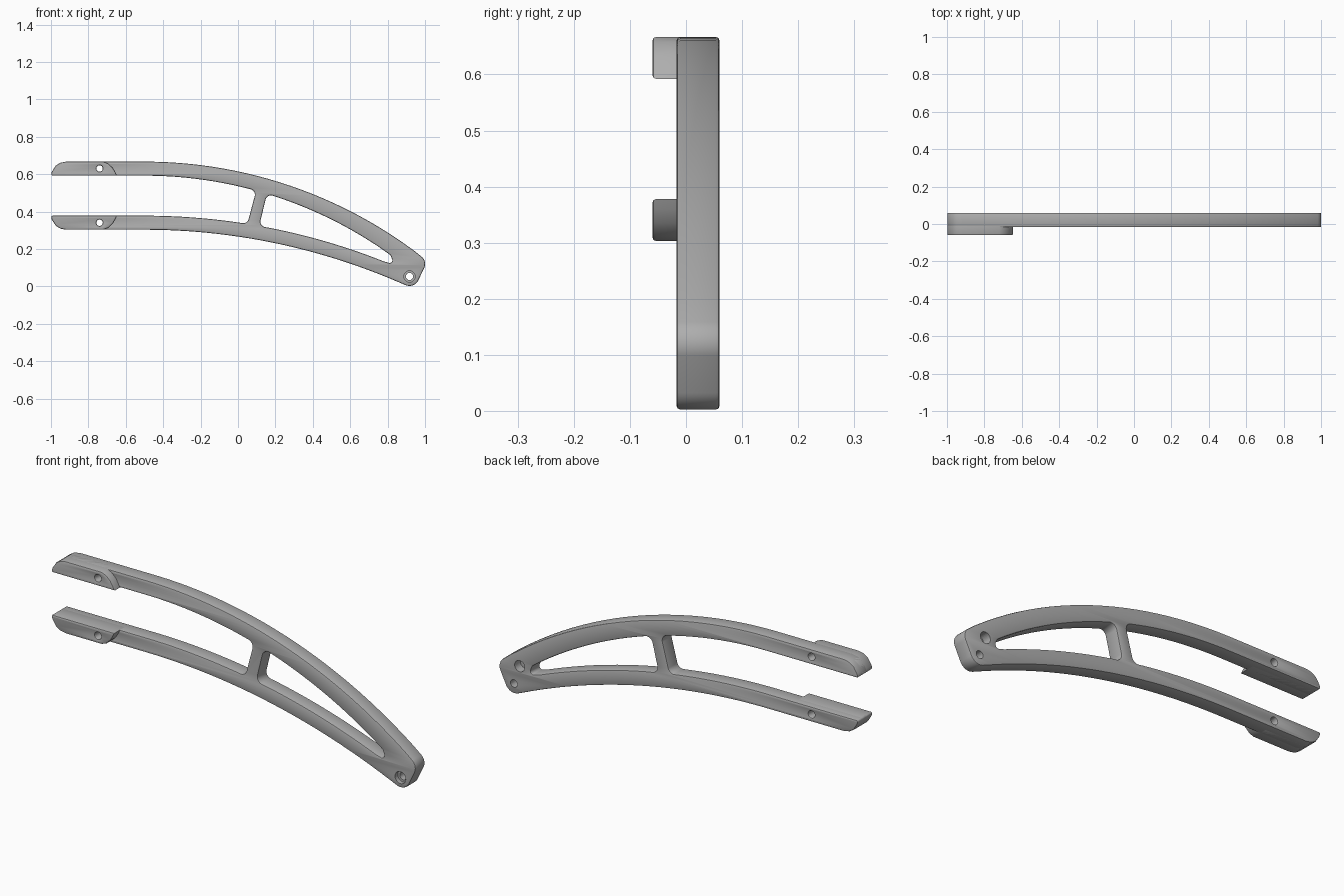
import bpy, bmesh, math
from mathutils import Vector, Matrix

cube = bpy.data.objects.get("Cube")
if cube:
    bpy.data.objects.remove(cube)

GREY = (0.42, 0.42, 0.42, 1)
mat = bpy.data.materials.new("satin_grey")
mat.use_nodes = True
mat.diffuse_color = GREY
mat.node_tree.nodes["Principled BSDF"].inputs["Base Color"].default_value = GREY

ARC_X = -0.5      # the straight ends turn into arcs here
BEVEL = 0.007
PEG_X, PEG_Z = -0.74, (0.63, 0.34)


def arc(z0, radius, x0, x1, n):
    """Height along a bar edge: level up to ARC_X, then falling on a circle."""
    pts = []
    for i in range(n + 1):
        x = x0 + (x1 - x0) * i / n
        d = max(0, x - ARC_X)
        pts.append((x, z0 - radius + math.sqrt(radius**2 - d**2), 0))
    return pts


def rounded(pts, steps=8):
    """Replace every corner (x, z, r) that has a radius by a fillet."""
    out = []
    for i, (x, z, r) in enumerate(pts):
        p = Vector((x, z))
        if r == 0:
            out.append(p)
            continue
        a = (Vector(pts[i - 1][:2]) - p).normalized()
        b = (Vector(pts[(i + 1) % len(pts)][:2]) - p).normalized()
        half = a.angle(b) / 2
        centre = p + (a + b).normalized() * r / math.sin(half)
        start = p + a * r / math.tan(half) - centre
        end = p + b * r / math.tan(half) - centre
        for k in range(steps + 1):
            t = k / steps
            out.append(centre + (start * (1 - t) + end * t).normalized() * r)
    return out


def circle(x, z, r, n=24):
    return [Vector((x + r * math.cos(k * math.tau / n),
                    z + r * math.sin(k * math.tau / n))) for k in range(n)]


def plate(name, loops, y0, y1, bevel=BEVEL):
    """Flat part with holes and softened rims, spanning y0 to y1."""
    cu = bpy.data.curves.new(name + "_curve", 'CURVE')
    cu.dimensions, cu.fill_mode = '2D', 'BOTH'
    cu.extrude = (y1 - y0) / 2 - bevel
    cu.bevel_depth, cu.bevel_resolution, cu.offset = bevel, 1, -bevel
    for loop in loops:
        sp = cu.splines.new('POLY')
        sp.points.add(len(loop) - 1)
        for pt, co in zip(sp.points, loop):
            pt.co = (co.x, co.y, 0, 1)
        sp.use_cyclic_u = True
    tmp = bpy.data.objects.new(name + "_tmp", cu)
    bpy.context.collection.objects.link(tmp)
    deps = bpy.context.evaluated_depsgraph_get()
    me = bpy.data.meshes.new_from_object(tmp.evaluated_get(deps))
    bpy.data.objects.remove(tmp)
    bm = bmesh.new()
    bm.from_mesh(me)
    bmesh.ops.remove_doubles(bm, verts=bm.verts, dist=1e-5)
    bm.transform(Matrix.Translation((0, (y0 + y1) / 2, 0)) @ Matrix.Rotation(math.pi / 2, 4, 'X'))
    bmesh.ops.recalc_face_normals(bm, faces=bm.faces)
    bm.to_mesh(me)
    bm.free()
    me.materials.clear()
    me.materials.append(mat)
    ob = bpy.data.objects.new(name, me)
    bpy.context.collection.objects.link(ob)
    return ob


def smooth(ob):
    bpy.ops.object.select_all(action='DESELECT')
    ob.select_set(True)
    bpy.context.view_layer.objects.active = ob
    bpy.ops.object.shade_smooth_by_angle(angle=math.radians(25))


def drill(ob, name, x, z, r, y0, y1):
    """Round bore through or into a part."""
    cutter = bpy.data.objects.new(name, bpy.data.meshes.new(name))
    bpy.context.collection.objects.link(cutter)
    bm = bmesh.new()
    bmesh.ops.create_cone(bm, cap_ends=True, segments=32, radius1=r, radius2=r, depth=y1 - y0)
    bm.transform(Matrix.Translation((x, (y0 + y1) / 2, z)) @ Matrix.Rotation(math.pi / 2, 4, 'X'))
    bm.to_mesh(cutter.data)
    bm.free()
    cutter.data.materials.append(mat)
    cutter.hide_render = True
    cutter.hide_set(True)
    mod = ob.modifiers.new(name, 'BOOLEAN')
    mod.operation, mod.solver, mod.object = 'DIFFERENCE', 'EXACT', cutter


# Rounded nose of the upper bar, and the lower bar's nose as its mirror image
nose_up = [(-1, 0.592, 0.008), (-0.996, 0.612, 0), (-0.975, 0.645, 0),
           (-0.95, 0.661, 0), (-0.92, 0.667, 0)]
heel_up = [(-0.72, 0.667, 0), (-0.695, 0.658, 0), (-0.67, 0.635, 0),
           (-0.655, 0.61, 0), (-0.647, 0.592, 0)]


def flip(pts):
    return [(x, 0.97 - z, r) for x, z, r in reversed(pts)]


# Frame: two curved bars joined by a strut and meeting at the tip
outline = (nose_up
           + arc(0.667, 2.42, ARC_X, 0.94, 24)
           + [(1.013, 0.134, 0.05), (0.942, -0.013, 0.053)]
           + arc(0.303, 3.43, 0.86, ARC_X, 24)
           + flip(nose_up)
           + arc(0.378, 3.47, ARC_X, 0, 10)
           + [(0.05, 0.334, 0.03), (0.097, 0.512, 0.03)]
           + arc(0.592, 2.25, 0.04, ARC_X, 10))
window = ([(0.155, 0.495, 0.03)]
          + arc(0.592, 2.25, 0.21, 0.77, 14)
          + [(0.815, 0.167, 0.014), (0.835, 0.118, 0.014)]
          + arc(0.378, 3.47, 0.78, 0.17, 14)
          + [(0.113, 0.322, 0.03)])
peg_holes = [circle(PEG_X, z, 0.017) for z in PEG_Z]

frame = plate("curved_frame", [rounded(outline), rounded(window)] + peg_holes, -0.017, 0.06)
drill(frame, "tip_bore", 0.917, 0.053, 0.019, -0.1, 0.1)
drill(frame, "tip_counterbore", 0.917, 0.053, 0.03, -0.1, 0.005)
drill(frame, "rear_socket", 0.885, 0.149, 0.028, 0.015, 0.1)
smooth(frame)

# Thickened pads on the front of both free ends
pad_up = nose_up + heel_up
for name, pts, hole in (("upper_pad", pad_up, peg_holes[0]),
                        ("lower_pad", flip(pad_up), peg_holes[1])):
    smooth(plate(name, [rounded(pts), hole], -0.06, 0.03))
